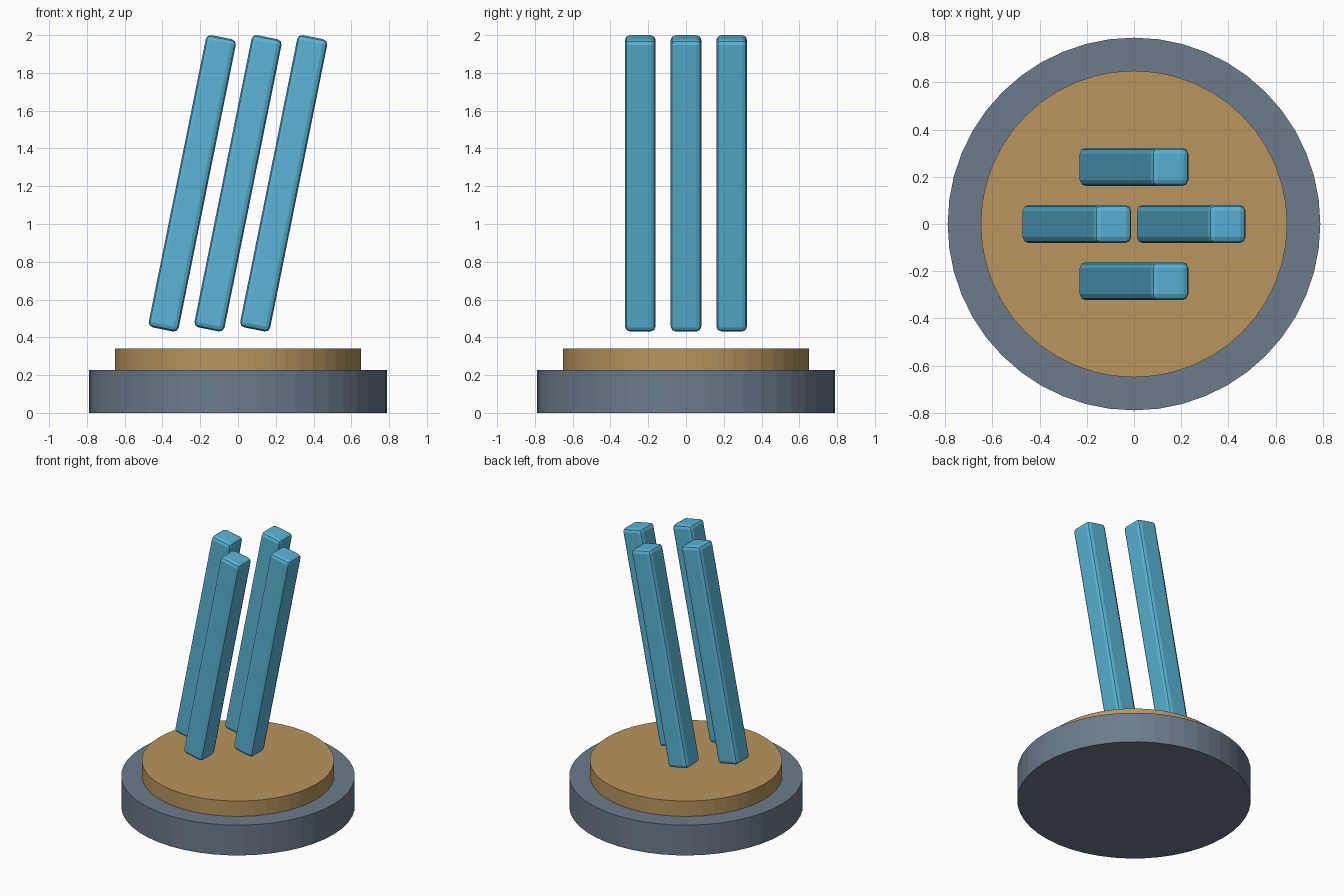
import bpy
from math import radians

if "Cube" in bpy.data.objects:
    bpy.data.objects.remove(bpy.data.objects["Cube"])


def material(name, color):
    m = bpy.data.materials.new(name)
    m.diffuse_color = (*color, 1)
    m.use_nodes = True
    m.node_tree.nodes["Principled BSDF"].inputs["Base Color"].default_value = m.diffuse_color
    return m


slate = material("slate", (0.15, 0.20, 0.26))
tan = material("tan", (0.48, 0.30, 0.11))
blue = material("blue", (0.10, 0.46, 0.68))


def disc(name, radius, z0, z1, mat):
    bpy.ops.mesh.primitive_cylinder_add(vertices=48, radius=radius, depth=z1 - z0,
                                        location=(0, 0, (z0 + z1) / 2))
    ob = bpy.context.object
    ob.name = name
    ob.data.materials.append(mat)


def bar(name, x, y):
    bpy.ops.mesh.primitive_cube_add(size=1, location=(x, y, 1.2155),
                                    rotation=(0, radians(11.4), 0))
    ob = bpy.context.object
    ob.name = name
    ob.scale = (0.162, 0.162, 1.578)
    bpy.ops.object.transform_apply(location=False, rotation=False, scale=True)
    bevel = ob.modifiers.new("rounded_edges", 'BEVEL')
    bevel.width = 0.026
    bevel.segments = 2
    ob.data.materials.append(blue)


# Stepped round base
disc("base", 0.79, 0, 0.226, slate)
disc("top_plate", 0.65, 0.226, 0.34, tan)

# Four leaning bars hovering above the plate
d = 0.242
for name, x, y in (("left_bar", -d, 0), ("right_bar", d, 0),
                   ("front_bar", 0, -d), ("back_bar", 0, d)):
    bar(name, x, y)
